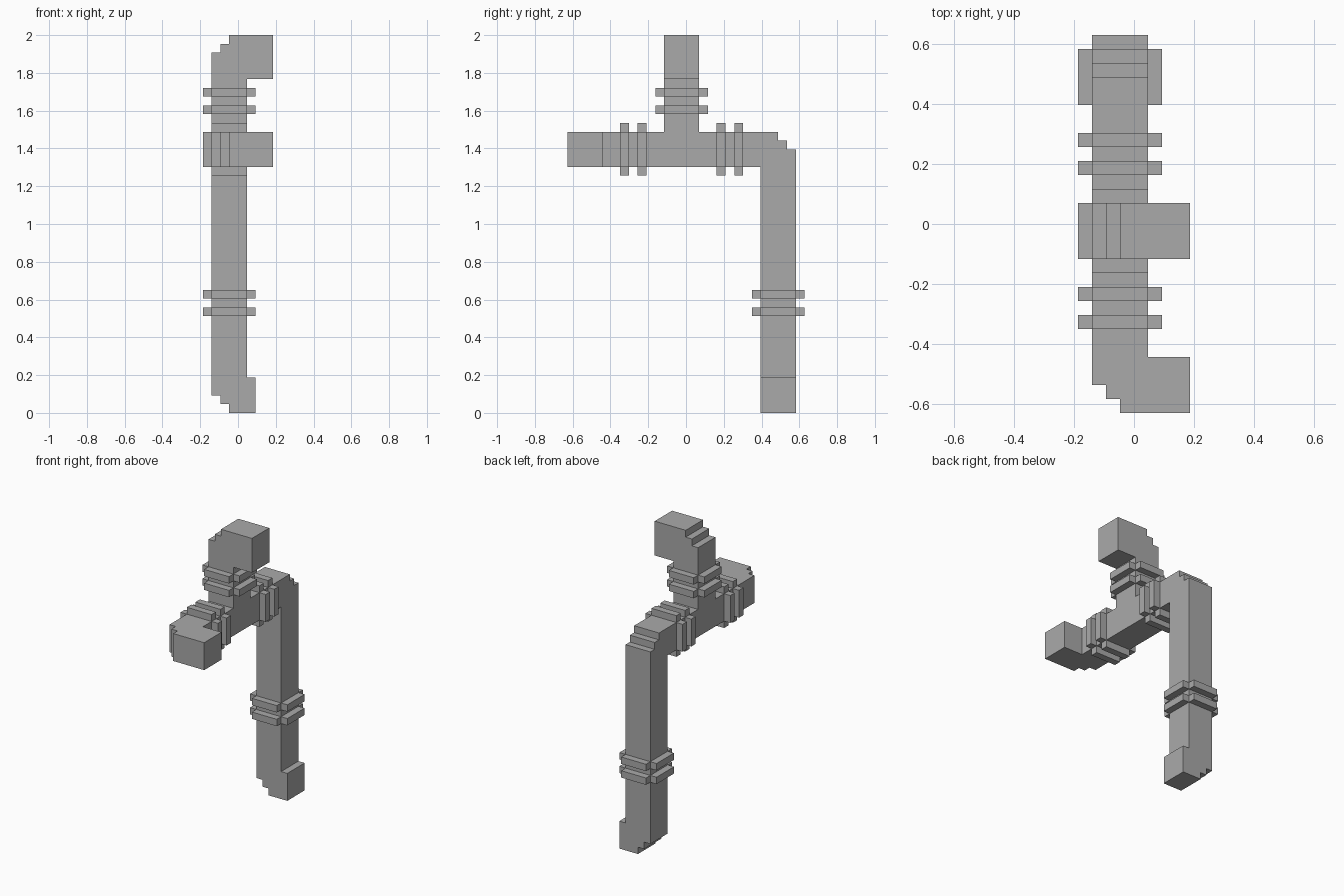
import bpy
import bmesh
from mathutils import Vector

if "Cube" in bpy.data.objects:
    bpy.data.objects.remove(bpy.data.objects["Cube"], do_unlink=True)

U = 2 / 43  # size of one block step

grey = bpy.data.materials.new("plain grey")
grey.use_nodes = True
colour = (0.4, 0.4, 0.4, 1)
grey.diffuse_color = colour
grey.node_tree.nodes["Principled BSDF"].inputs["Base Color"].default_value = colour


def prism(name, axis, profile, start, end):
    """Extrude a profile along an axis; the profile holds the other two axes in order."""
    others = [i for i in range(3) if i != axis]
    bm = bmesh.new()
    verts = []
    for a, b in profile:
        p = Vector()
        p[others[0]], p[others[1]], p[axis] = a * U, b * U, start * U
        verts.append(bm.verts.new(p))
    face = bm.faces.new(verts)
    moved = bmesh.ops.extrude_face_region(bm, geom=[face])["geom"]
    offset = Vector()
    offset[axis] = (end - start) * U
    bmesh.ops.translate(bm, vec=offset,
                        verts=[g for g in moved if isinstance(g, bmesh.types.BMVert)])
    bmesh.ops.recalc_face_normals(bm, faces=bm.faces)
    mesh = bpy.data.meshes.new(name)
    bm.to_mesh(mesh)
    bm.free()
    mesh.materials.append(grey)
    obj = bpy.data.objects.new(name, mesh)
    bpy.context.collection.objects.link(obj)
    return obj


def elbow(corner, end, reach, inner, step):
    """Pipe profile with a stepped outer bend; corner is the outer tip, step points inward."""
    stairs = [(-3, corner + 2 * step), (-2, corner + 2 * step), (-2, corner + step),
              (-1, corner + step), (-1, corner)]
    return stairs + [(reach, corner), (reach, inner), (1, inner), (1, end), (-3, end)]


def collar(name, axis, a, b, at):
    """One-step band around a pipe centred on (a, b), with its corners left out."""
    quarter = [(3, 2), (2, 2), (2, 3)]
    cross = []
    for _ in range(4):
        cross += quarter
        quarter = [(-y, x) for x, y in quarter]
    prism(name, axis, [(a + x, b + y) for x, y in cross], at, at + 1)


# Front half of the horizontal run, turning to the left
prism("front_pipe", 2, elbow(-13.5, 4, 4, -9.5, 1), 28, 32)

# Back half, bending down into the leg
prism("back_pipe", 0, [(4, 28), (4, 32), (10.5, 32), (10.5, 31), (11.5, 31), (11.5, 30),
                       (12.5, 30), (12.5, 11.5), (8.5, 11.5), (8.5, 28)], -3, 1)

# Lower leg with its foot
prism("lower_pipe", 1, elbow(0, 11.5, 2, 4, 1), 8.5, 12.5)

# Upright branch with its bent outlet
prism("upper_pipe", 1, elbow(43, 32, 4, 38, -1), -2.5, 1.5)

# Paired collars on every branch
for k in (0, 2):
    n = k // 2 + 1
    collar(f"leg_collar_{n}", 2, -1, 10.5, 11 + k)
    collar(f"upper_collar_{n}", 2, -1, -0.5, 34 + k)
    collar(f"front_collar_{n}", 1, -1, 30, -7.5 + k)
    collar(f"back_collar_{n}", 1, -1, 30, 3.5 + k)
